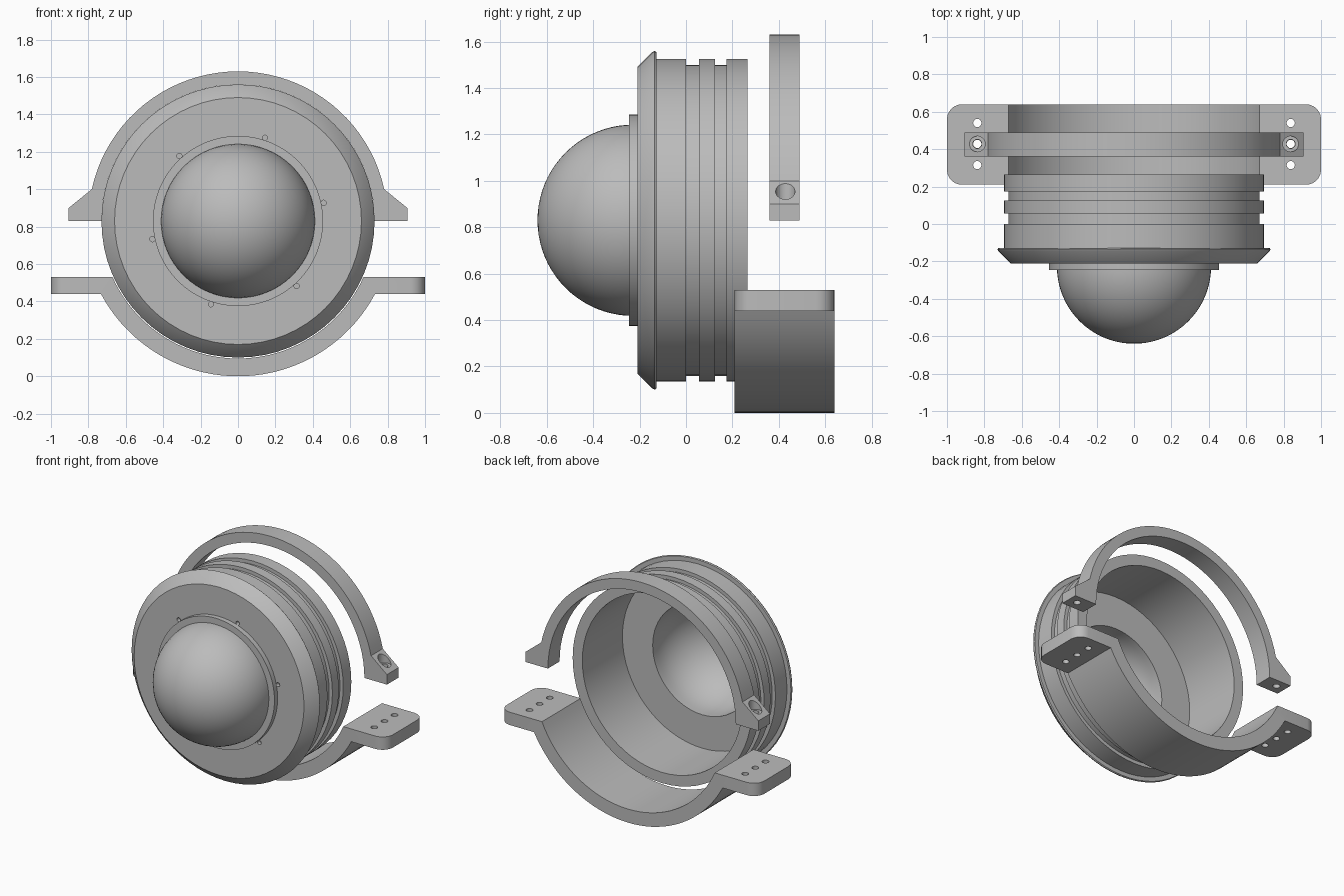
import bpy, bmesh
from math import sin, cos, pi, radians, asin, acos
from mathutils import Matrix, Vector

cube = bpy.data.objects.get("Cube")
if cube:
    bpy.data.objects.remove(cube)

AXIS_Z = 0.83   # height of the shared ring axis

grey = bpy.data.materials.new("plain_grey")
grey.use_nodes = True
grey.diffuse_color = (0.5, 0.5, 0.5, 1)
grey.node_tree.nodes["Principled BSDF"].inputs["Base Color"].default_value = (0.5, 0.5, 0.5, 1)


def make_object(name, bm):
    bmesh.ops.recalc_face_normals(bm, faces=bm.faces)
    mesh = bpy.data.meshes.new(name)
    bm.to_mesh(mesh)
    bm.free()
    mesh.materials.append(grey)
    obj = bpy.data.objects.new(name, mesh)
    bpy.context.collection.objects.link(obj)
    return obj


def activate(obj):
    bpy.ops.object.select_all(action='DESELECT')
    obj.select_set(True)
    bpy.context.view_layer.objects.active = obj


def smooth(obj):
    activate(obj)
    bpy.ops.object.shade_smooth_by_angle(angle=radians(30))


def lathe(name, profile, steps=64):
    """Spin a closed (radius, y) profile around the ring axis."""
    bm = bmesh.new()
    verts = [bm.verts.new((r, y, AXIS_Z)) for r, y in profile]
    edges = [bm.edges.new((verts[i], verts[i - 1])) for i in range(len(verts))]
    bmesh.ops.spin(bm, geom=verts + edges, cent=(0, 0, AXIS_Z), axis=(0, 1, 0),
                   angle=2 * pi, steps=steps, use_merge=True)
    bmesh.ops.remove_doubles(bm, verts=bm.verts, dist=0.0005)
    return make_object(name, bm)


def prism(name, outline, y0, y1):
    """Extrude an (x, z) outline from y0 to y1."""
    bm = bmesh.new()
    face = bm.faces.new([bm.verts.new((x, y0, z)) for x, z in outline])
    moved = bmesh.ops.extrude_face_region(bm, geom=[face])["geom"]
    bmesh.ops.translate(bm, vec=(0, y1 - y0, 0),
                        verts=[v for v in moved if isinstance(v, bmesh.types.BMVert)])
    return make_object(name, bm)


def arc(radius, start, end, count=40):
    return [(radius * cos(start + (end - start) * i / count),
             AXIS_Z + radius * sin(start + (end - start) * i / count))
            for i in range(count + 1)]


def drill(obj, holes):
    """Cut cylinders given as (centre, radius, length, axis)."""
    bm = bmesh.new()
    for centre, radius, length, axis in holes:
        turn = Vector((0, 0, 1)).rotation_difference(Vector(axis)).to_matrix().to_4x4()
        bmesh.ops.create_cone(bm, cap_ends=True, segments=20, radius1=radius, radius2=radius,
                              depth=length, matrix=Matrix.Translation(centre) @ turn)
    cutter = make_object("hole_cutter", bm)
    cutter.hide_render = True
    mod = obj.modifiers.new("holes", 'BOOLEAN')
    mod.operation = 'DIFFERENCE'
    mod.solver = 'EXACT'
    mod.object = cutter
    activate(obj)
    bpy.ops.object.modifier_apply(modifier=mod.name)
    bpy.data.objects.remove(cutter)


# Grooved housing with a bevelled front flange, open at the back
BODY, GROOVE, BORE = 0.695, 0.67, 0.62
housing = lathe("housing", [
    (0.385, -0.21), (0.66, -0.21), (0.725, -0.145), (0.73, -0.135), (0.725, -0.128), (BODY, -0.128),
    (BODY, 0), (GROOVE, 0), (GROOVE, 0.055), (BODY, 0.055),
    (BODY, 0.125), (GROOVE, 0.125), (GROOVE, 0.175), (BODY, 0.175),
    (BODY, 0.265), (BORE, 0.265), (BORE, -0.18), (0.385, -0.18)])
screws = [radians(12 + 60 * k) for k in range(6)]
drill(housing, [((0.468 * cos(a), -0.2, AXIS_Z + 0.468 * sin(a)), 0.014, 0.035, (0, 1, 0))
                for a in screws])
smooth(housing)

# Collar ring around the dome
smooth(lathe("dome_collar", [(0.4, -0.245), (0.455, -0.245), (0.455, -0.209), (0.4, -0.209)]))

# Hollow dome shell
quarter = [pi / 2 * i / 20 for i in range(21)]
outer = [(0.412 * cos(a), -0.228 - 0.412 * sin(a)) for a in quarter]
inner = [(0.385 * cos(a), -0.228 - 0.385 * sin(a)) for a in reversed(quarter)]
smooth(lathe("dome", [(0.412, -0.209)] + outer + inner + [(0.385, -0.209)]))

# Upper clamp: half ring with sloped feet
R_IN, R_OUT = 0.73, 0.8
foot_start = asin((1.0 - AXIS_Z) / R_OUT)
clamp_outline = (arc(R_OUT, foot_start, pi - foot_start)
                 + [(-0.905, 0.9), (-0.905, AXIS_Z)]
                 + arc(R_IN, pi, 0)
                 + [(0.905, AXIS_Z), (0.905, 0.9)])
clamp = prism("upper_clamp", clamp_outline, 0.36, 0.49)
drill(clamp, [((s * 0.838, 0.428, 0.87), 0.024, 0.3, (0, 0, 1)) for s in (-1, 1)])
drill(clamp, [((s * 0.838, 0.428, 1.02), 0.042, 0.2, (0, 0, 1)) for s in (-1, 1)])
smooth(clamp)

# Lower saddle: cradle arc with flat mounting ears
S_IN, S_OUT, EAR_LOW, EAR_TOP = 0.735, 0.83, 0.44, 0.53
a_in = asin((AXIS_Z - EAR_TOP) / S_IN)
a_out = asin((AXIS_Z - EAR_LOW) / S_OUT)
saddle_outline = (arc(S_IN, pi + a_in, 2 * pi - a_in)
                  + [(1, EAR_TOP), (1, EAR_LOW)]
                  + arc(S_OUT, 2 * pi - a_out, pi + a_out)
                  + [(-1, EAR_LOW), (-1, EAR_TOP)])
saddle = prism("lower_saddle", saddle_outline, 0.21, 0.64)

# Round the vertical corners of the ears
bm = bmesh.new()
bm.from_mesh(saddle.data)
corners = [e for e in bm.edges if all(abs(v.co.x) > 0.99 for v in e.verts)
           and abs(e.verts[0].co.z - e.verts[1].co.z) > 0.05]
bmesh.ops.bevel(bm, geom=corners, offset=0.08, segments=6, profile=0.5, affect='EDGES')
bm.to_mesh(saddle.data)
bm.free()
drill(saddle, [((s * 0.838, y, 0.485), 0.022, 0.3, (0, 0, 1))
               for s in (-1, 1) for y in (0.315, 0.428, 0.54)])
smooth(saddle)
